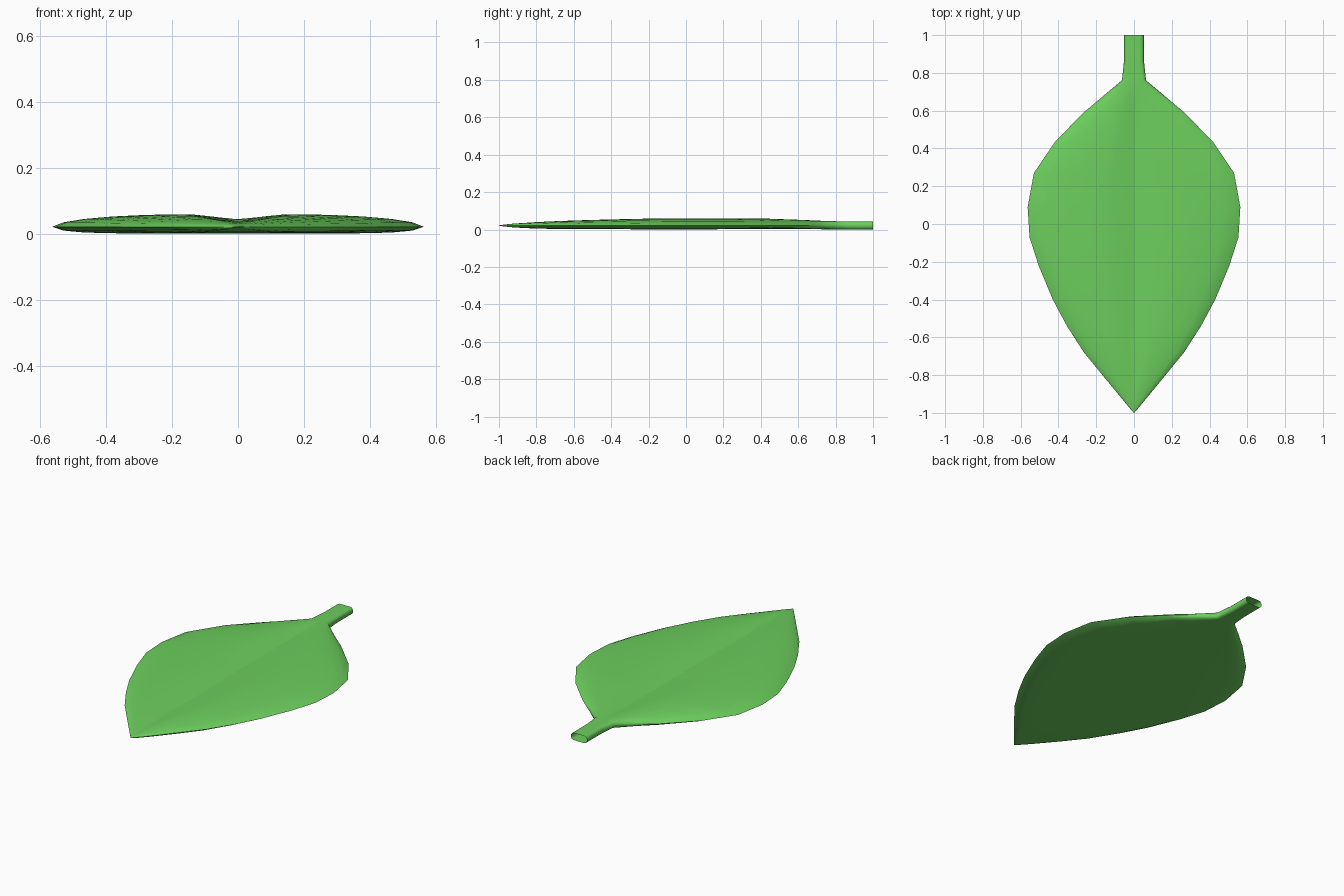
import bpy, bmesh

if "Cube" in bpy.data.objects:
    bpy.data.objects.remove(bpy.data.objects["Cube"])

# Stations along the leaf: y, half width, top z, bottom z, midrib depth, squareness
stations = [
    (1.00, .053, .043, .001, .000, 8), (.86, .053, .044, .001, .000, 8),
    (.76, .064, .046, .002, .000, 7), (.68, .160, .050, .003, .006, 4),
    (.60, .255, .054, .004, .014, 3), (.44, .415, .060, .004, .021, 3),
    (.27, .530, .061, .003, .023, 3), (.09, .563, .061, .002, .023, 3),
    (-.07, .553, .061, .002, .023, 3), (-.22, .505, .060, .002, .022, 3),
    (-.40, .430, .056, .003, .020, 3), (-.54, .355, .052, .003, .017, 3),
    (-.68, .265, .047, .004, .012, 3), (-.80, .167, .041, .006, .006, 3),
    (-.92, .068, .033, .012, .002, 3), (-.97, .027, .028, .017, .000, 3),
    (-1.0, .001, .023, .021, .000, 3),
]
EDGE = .022
us = [0, .1, .2, .32, .5, .68, .83, .94, 1]


def section(y, w, top, bottom, depth, p):
    """Closed ring: domed top with a midrib groove, flat rounded bottom."""
    def upper(u):
        z = EDGE + (top - EDGE) * max(0, 1 - u ** p) ** .6
        return z - depth * max(0, 1 - u / .34) ** 1.4

    def lower(u):
        return EDGE - (EDGE - bottom) * max(0, 1 - u ** 8) ** .6

    xs = [-u for u in us[:0:-1]] + us
    ring = [(x * w, y, upper(abs(x))) for x in xs]
    ring += [(x * w, y, lower(abs(x))) for x in xs[-2:0:-1]]
    return ring


# Leaf blade and stalk, lofted in one piece with the stalk end left open
bm = bmesh.new()
rings = [[bm.verts.new(c) for c in section(*s)] for s in stations]
n = len(rings[0])
for a, b in zip(rings, rings[1:]):
    for i in range(n):
        j = (i + 1) % n
        bm.faces.new((a[i], a[j], b[j], b[i]))
bm.faces.new(rings[-1])
bmesh.ops.recalc_face_normals(bm, faces=bm.faces[:])
# Outward check: a face on the top must point up
bm.normal_update()
if max(bm.faces, key=lambda f: f.calc_center_median().z).normal.z < 0:
    bmesh.ops.reverse_faces(bm, faces=bm.faces[:])

mesh = bpy.data.meshes.new("leaf")
zmin = min(v.co.z for v in bm.verts)
bmesh.ops.translate(bm, verts=bm.verts[:], vec=(0, 0, -zmin))
bm.to_mesh(mesh)
bm.free()
leaf = bpy.data.objects.new("leaf", mesh)
bpy.context.collection.objects.link(leaf)

# Smooth shading with a crisp midrib
bpy.context.view_layer.objects.active = leaf
leaf.select_set(True)
bpy.ops.object.shade_smooth_by_angle(angle=.9)
for e in mesh.edges:
    a, b = (mesh.vertices[k].co for k in e.vertices)
    if abs(a.x) + abs(b.x) < 1e-6 and min(a.z, b.z) > .02 and -.7 < min(a.y, b.y) and max(a.y, b.y) < .7:
        e.use_edge_sharp = True

# Leaf green
mat = bpy.data.materials.new("leaf_green")
mat.diffuse_color = (.15, .62, .11, 1)
mat.use_nodes = True
mat.node_tree.nodes["Principled BSDF"].inputs["Base Color"].default_value = mat.diffuse_color
mesh.materials.append(mat)
